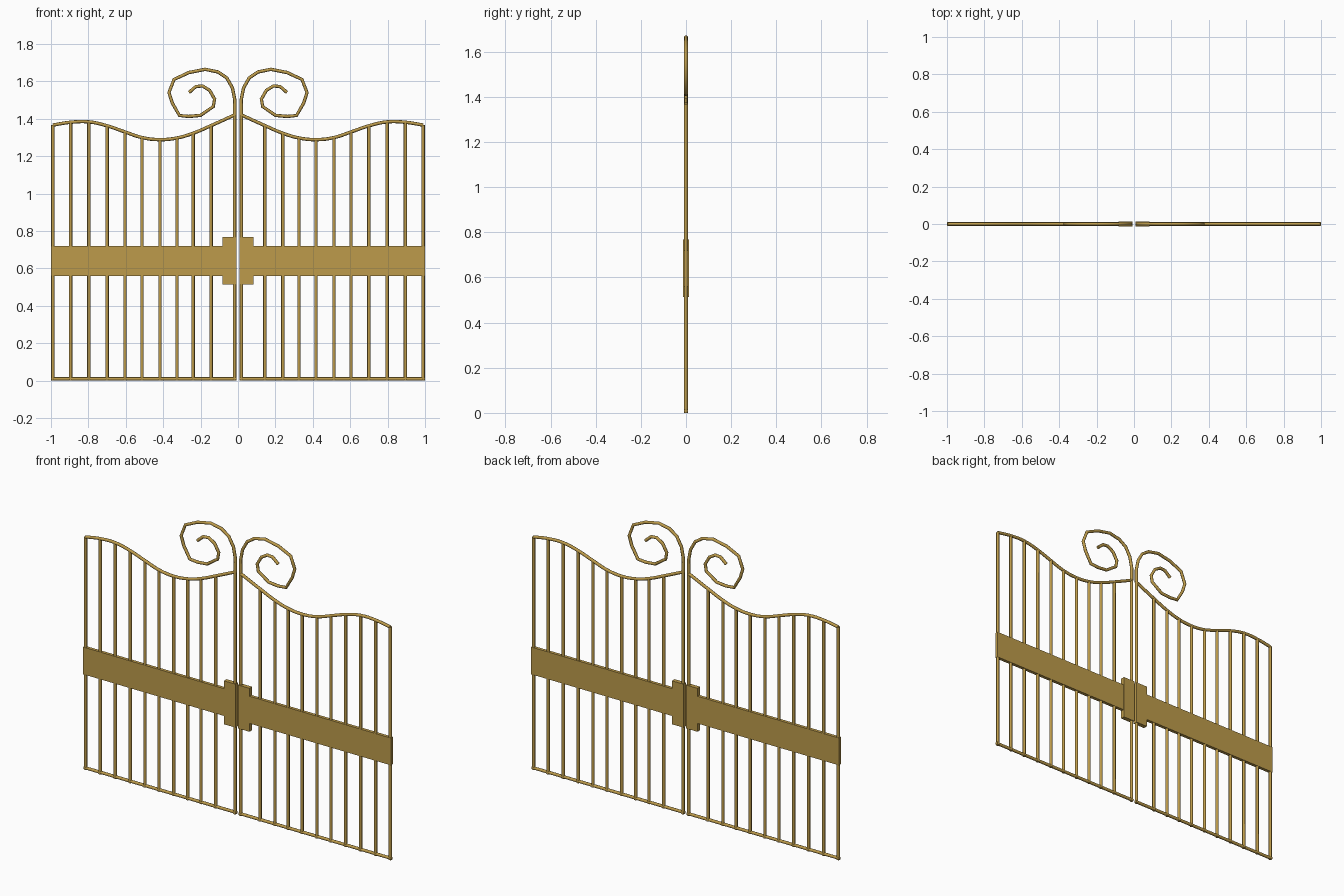
import bpy

if "Cube" in bpy.data.objects:
    bpy.data.objects.remove(bpy.data.objects["Cube"])

gold = bpy.data.materials.new("aged_gold")
gold.diffuse_color = (0.51, 0.33, 0.07, 1)
gold.use_nodes = True
gold.node_tree.nodes["Principled BSDF"].inputs["Base Color"].default_value = gold.diffuse_color
R = 0.009  # rod radius


def finish(ob):
    ob.data.materials.clear()
    ob.data.materials.append(gold)


def rod(name, pts, radius=R, smooth=False):
    """Round rod following (x, z) points, converted to a mesh."""
    cu = bpy.data.curves.new(name, 'CURVE')
    cu.dimensions = '3D'
    cu.bevel_depth = radius
    cu.bevel_resolution = 2
    cu.use_fill_caps = True
    cu.resolution_u = 4
    if smooth:
        sp = cu.splines.new('BEZIER')
        sp.bezier_points.add(len(pts) - 1)
        for b, (x, z) in zip(sp.bezier_points, pts):
            b.co = (x, 0, z)
            b.handle_left_type = b.handle_right_type = 'AUTO'
    else:
        sp = cu.splines.new('POLY')
        sp.points.add(len(pts) - 1)
        for p, (x, z) in zip(sp.points, pts):
            p.co = (x, 0, z, 1)
    tmp = bpy.data.objects.new(name + "_path", cu)
    bpy.context.collection.objects.link(tmp)
    me = bpy.data.meshes.new_from_object(
        tmp.evaluated_get(bpy.context.evaluated_depsgraph_get()))
    bpy.data.objects.remove(tmp)
    ob = bpy.data.objects.new(name, me)
    bpy.context.collection.objects.link(ob)
    for p in me.polygons:
        p.use_smooth = len(p.vertices) == 4
    finish(ob)


def box(name, x0, x1, z0, z1, t):
    bpy.ops.mesh.primitive_cube_add(size=1, location=((x0 + x1) / 2, 0, (z0 + z1) / 2))
    ob = bpy.context.object
    ob.name = name
    ob.scale = (abs(x1 - x0), t, z1 - z0)
    bpy.ops.object.transform_apply(location=False, rotation=False, scale=True)
    finish(ob)


# wavy top rail, as (x, z) samples
top = [(.018, 1.42), (.144, 1.363), (.24, 1.322), (.326, 1.297), (.417, 1.288),
       (.513, 1.299), (.604, 1.329), (.70, 1.362), (.797, 1.383), (.895, 1.381),
       (.99, 1.366)]
# scroll finial
scroll = [(.017, 1.42), (.017, 1.50), (.030, 1.565), (.060, 1.618), (.107, 1.650),
          (.176, 1.664), (.262, 1.647), (.342, 1.61), (.369, 1.54), (.352, 1.485),
          (.313, 1.417), (.262, 1.412), (.20, 1.418), (.132, 1.465), (.125, 1.505),
          (.152, 1.552), (.19, 1.575), (.225, 1.572), (.262, 1.54)]

for s, side in ((-1, "left"), (1, "right")):
    def m(pts):
        return [(s * x, z) for x, z in pts]
    rod(side + "_top_rail", m(top), smooth=True)
    rod(side + "_bottom_rail", m([(.009, R), (.999, R)]))
    rod(side + "_scroll", m(scroll))
    # stiles and bars run from the bottom rail to the top rail
    for i, (x, z) in enumerate(top):
        end = 1.48 if i == 0 else z
        rod(f"{side}_bar_{i}", m([(x, 0), (x, end)]))
    box(side + "_band", s * .010, s * 1.0, .56, .72, .019)
    box(side + "_lock_plate", s * .008, s * .083, .513, .768, .025)
